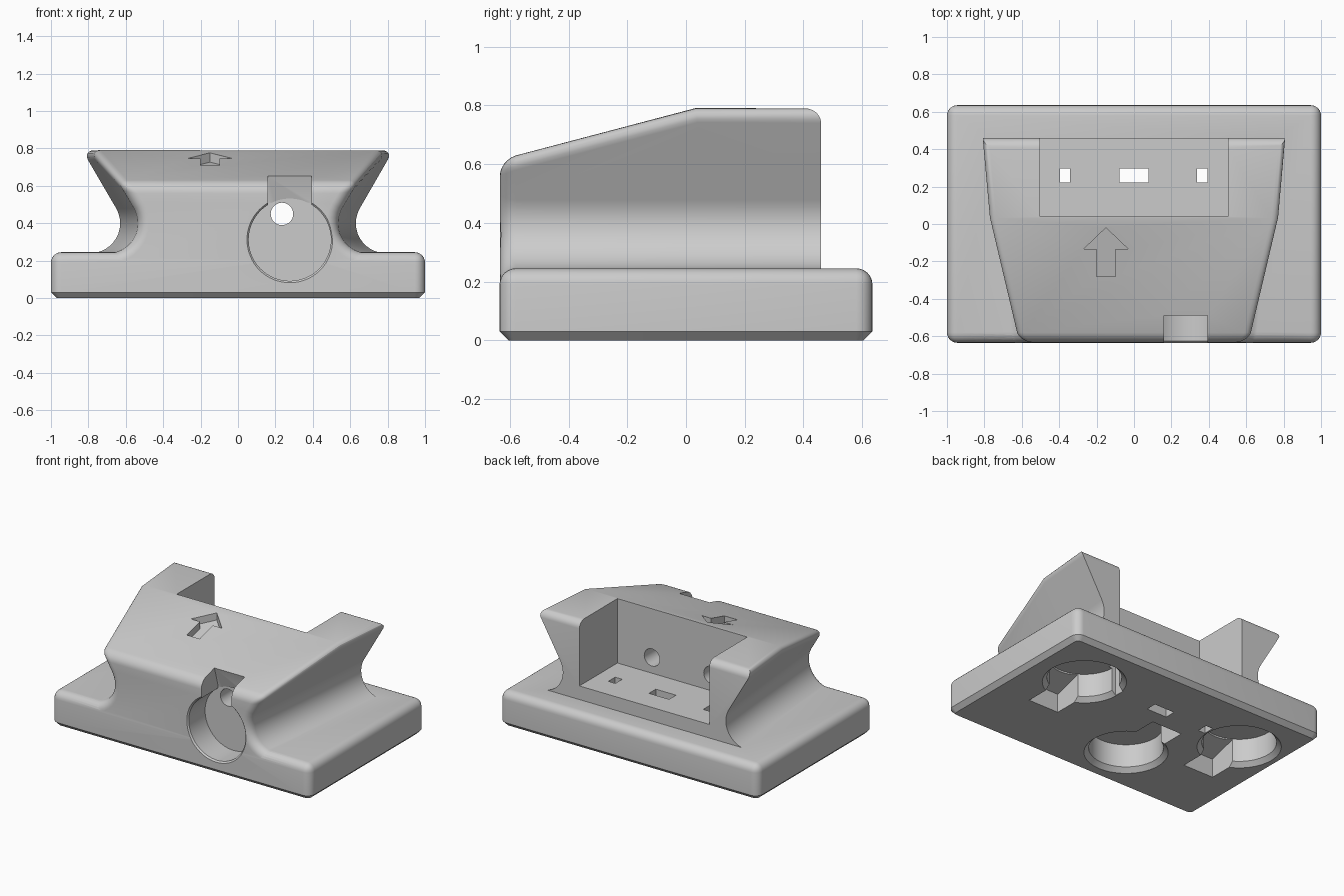
import bpy, bmesh
from math import sin, cos, pi, radians

cube = bpy.data.objects.get("Cube")
if cube:
    bpy.data.objects.remove(cube, do_unlink=True)

grey = bpy.data.materials.new("plain grey")
grey.use_nodes = True
grey.diffuse_color = (0.6, 0.6, 0.6, 1)
grey.node_tree.nodes["Principled BSDF"].inputs["Base Color"].default_value = (0.6, 0.6, 0.6, 1)

FRONT, BACK = -0.635, 0.635
TOP, CREASE, REAR = 0.79, 0.03, 0.46


def finish(name, bm):
    bmesh.ops.recalc_face_normals(bm, faces=bm.faces)
    mesh = bpy.data.meshes.new(name)
    bm.to_mesh(mesh)
    bm.free()
    obj = bpy.data.objects.new(name, mesh)
    bpy.context.collection.objects.link(obj)
    mesh.materials.append(grey)
    return obj


def loft_mesh(rings):
    """Closed skin through equal-length rings of points."""
    bm = bmesh.new()
    loops = [[bm.verts.new(p) for p in ring] for ring in rings]
    n = len(loops[0])
    for a, b in zip(loops, loops[1:]):
        for i in range(n):
            j = (i + 1) % n
            bm.faces.new((a[i], a[j], b[j], b[i]))
    bm.faces.new(loops[0])
    bm.faces.new(loops[-1])
    bmesh.ops.recalc_face_normals(bm, faces=bm.faces)
    return bm


def loft(name, rings):
    return finish(name, loft_mesh(rings))


def round_edges(bm, rule, width, segments):
    edges = [e for e in bm.edges if rule(*[v.co for v in e.verts])]
    bmesh.ops.bevel(bm, geom=edges, offset=width, segments=segments,
                    profile=0.5, affect='EDGES')


def boolean(target, tool, operation):
    tool.hide_render = True
    mod = target.modifiers.new(operation, 'BOOLEAN')
    mod.operation, mod.object, mod.solver = operation, tool, 'EXACT'
    bpy.context.view_layer.objects.active = target
    bpy.ops.object.modifier_apply(modifier=mod.name)
    bpy.data.objects.remove(tool, do_unlink=True)


def box(name, x0, x1, y0, y1, z0, z1):
    return loft(name, [[(x0, y0, z), (x1, y0, z), (x1, y1, z), (x0, y1, z)]
                       for z in (z0, z1)])


def circle(r, n=64):
    return [(r * cos(2 * pi * i / n), r * sin(2 * pi * i / n)) for i in range(n)]


# Base plate with rounded top and chamfered foot
bm = loft_mesh([[(-1, FRONT, z), (1, FRONT, z), (1, BACK, z), (-1, BACK, z)]
                for z in (0, 0.245)])
round_edges(bm, lambda a, b: max(a.z, b.z) > 0.2, 0.055, 6)
round_edges(bm, lambda a, b: max(a.z, b.z) < 0.001, 0.03, 1)
holder = finish("holder_block", bm)


# Flared body: waisted section, tapering toward the front under a sloping top
def section(y, top):
    inset = 0.1 * (REAR - y) / (REAR - FRONT)
    half = [(0.79, 0.1)]
    for i in range(13):
        a = radians(270 - 119 * i / 12)
        half.append((0.79 + 0.16 * cos(a), 0.4 + 0.16 * sin(a)))
    half.append((0.83 + 0.555 * (top - TOP), top))
    right = [(x - inset, y, z) for x, z in half]
    return right + [(-x, y, z) for x, y, z in reversed(right)]


bm = loft_mesh([section(FRONT + 0.001, 0.615), section(CREASE, TOP), section(REAR, TOP)])


def soft(a, b):
    on_top = min(a.z, b.z) > 0.6 and not abs(a.y - CREASE) + abs(b.y - CREASE) < 0.01
    on_front = max(a.y, b.y) < FRONT + 0.01 and max(a.z, b.z) > 0.15
    return on_top or on_front


round_edges(bm, soft, 0.055, 6)
boolean(holder, finish("flared_body", bm), 'UNION')

# Rear pocket and the three slots through its floor
boolean(holder, box("pocket", -0.502, 0.502, 0.04, 0.8, 0.34, 1), 'DIFFERENCE')
for x, w in ((-0.368, 0.027), (0, 0.078), (0.365, 0.027)):
    boolean(holder, box("floor_slot", x - w, x + w, 0.222, 0.298, -0.1, 0.5), 'DIFFERENCE')


# Round socket with a chamfered rim and an entry channel on one side
def socket(place, r, rim, reach, end_depth, depth=0.19):
    steps = ((r + rim, -0.05), (r + rim, 0), (r, rim), (r, depth))
    boolean(holder, loft("socket", [[place(u, v, d) for u, v in circle(q)]
                                    for q, d in steps]), 'DIFFERENCE')
    side = ((0, -0.06), (0, depth - 0.002), (0.2, depth - 0.002),
            (reach, end_depth), (reach, -0.06))
    boolean(holder, loft("channel", [[place(u, v, d) for v, d in side]
                                     for u in (-0.117, 0.117)]), 'DIFFERENCE')


socket(lambda u, v, d: (0.277 + u, FRONT + d, 0.312 + v), 0.22, 0.01, 0.5, 0.1)
for cx, cy, way in ((0.6, 0.23, -1), (-0.67, 0.23, -1), (-0.17, -0.28, 1)):
    socket(lambda u, v, d: (cx + u, cy + way * v, d), 0.235, 0.03, 0.4, 0.13)

# Wire holes in the pocket wall
for x, start in ((0.235, -0.55), (-0.225, -0.2)):
    boolean(holder, loft("wire_hole", [[(x + u, y, 0.45 + v) for u, v in circle(0.06, 32)]
                                       for y in (start, 0.1)]), 'DIFFERENCE')

# Sunken arrow in the sloping top
half = [(0, -0.02), (0.12, -0.135), (0.05, -0.135), (0.05, -0.28)]
arrow = [(-0.15 + x, y) for x, y in half] + [(-0.15 - x, y) for x, y in reversed(half[1:])]
boolean(holder, loft("arrow", [[(x, y, TOP + 0.263 * (y - CREASE) + h) for x, y in arrow]
                               for h in (-0.05, 0.1)]), 'DIFFERENCE')

# Smooth the rounded surfaces, keep the cut edges crisp
bpy.ops.object.select_all(action='DESELECT')
holder.select_set(True)
bpy.context.view_layer.objects.active = holder
bpy.ops.object.shade_smooth_by_angle(angle=radians(25))
